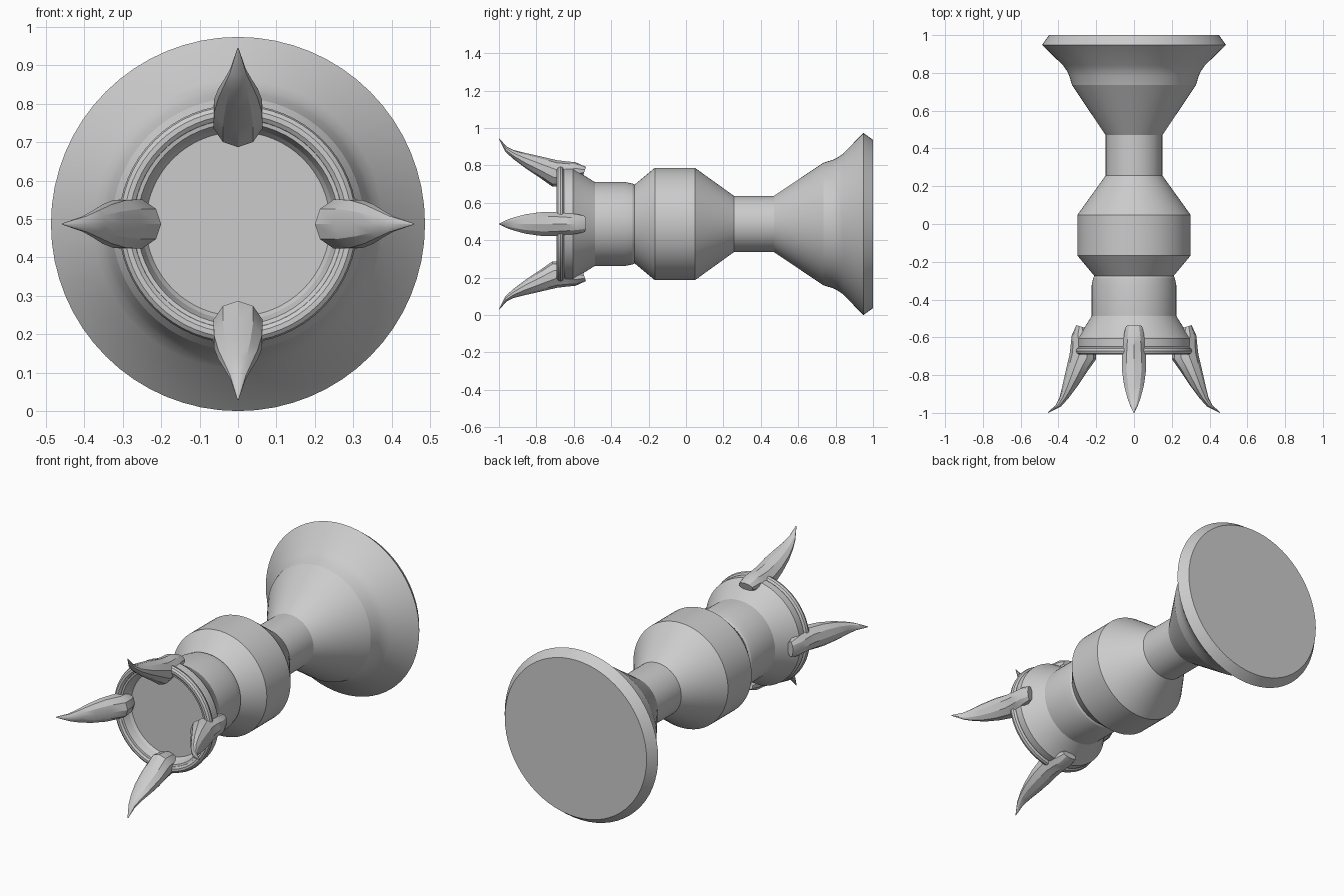
import bpy, bmesh, math
from mathutils import Vector

if "Cube" in bpy.data.objects:
    bpy.data.objects.remove(bpy.data.objects["Cube"])

AXIS_Z = 0.487
grey = bpy.data.materials.new("plain grey")
grey.diffuse_color = (0.6, 0.6, 0.6, 1)
grey.use_nodes = True
grey.node_tree.nodes["Principled BSDF"].inputs["Base Color"].default_value = grey.diffuse_color


def finish(name, bm, angle):
    bmesh.ops.recalc_face_normals(bm, faces=bm.faces)
    mesh = bpy.data.meshes.new(name)
    bm.to_mesh(mesh)
    bm.free()
    mesh.materials.append(grey)
    ob = bpy.data.objects.new(name, mesh)
    bpy.context.collection.objects.link(ob)
    bpy.ops.object.select_all(action='DESELECT')
    ob.select_set(True)
    bpy.context.view_layer.objects.active = ob
    bpy.ops.object.shade_smooth_by_angle(angle=math.radians(angle))
    return ob


def skin(bm, rings, cap_start=True, cap_end=True):
    n = len(rings[0])
    for a, b in zip(rings, rings[1:]):
        for i in range(n):
            j = (i + 1) % n
            bm.faces.new((a[i], a[j], b[j], b[i]))
    if cap_start:
        bm.faces.new(rings[0])
    if cap_end:
        bm.faces.new(rings[-1])


def lathe(name, profile, n=64, closed=False):
    """Spin (y, radius) points about the long axis."""
    bm = bmesh.new()
    rings = [[bm.verts.new((r * math.cos(2 * math.pi * i / n), y,
                            AXIS_Z + r * math.sin(2 * math.pi * i / n)))
              for i in range(n)] for y, r in profile]
    if closed:
        skin(bm, rings + [rings[0]], False, False)
    else:
        skin(bm, rings)
    return finish(name, bm, 15)


# Turned body: flared foot, neck, barrel, collar and shallow cup
lathe("turned_body", [
    (1.0, 0.45), (0.948, 0.487), (0.84, 0.376), (0.81, 0.355), (0.785, 0.343),
    (0.735, 0.328), (0.47, 0.15), (0.257, 0.15), (0.048, 0.30), (-0.167, 0.30),
    (-0.275, 0.21), (-0.285, 0.216), (-0.325, 0.224), (-0.487, 0.224),
    (-0.59, 0.288), (-0.605, 0.3), (-0.645, 0.3), (-0.66, 0.29), (-0.685, 0.285),
    (-0.68, 0.262), (-0.64, 0.25), (-0.625, 0.24)])

# Rounded rim around the cup
lathe("cup_rim", [(-0.672 + 0.021 * math.sin(t * math.pi / 5),
                   0.29 + 0.021 * math.cos(t * math.pi / 5))
                  for t in range(10)], closed=True)

# Claws: cross-sections given as outer (y, r), inner (y, r), half width
SECTIONS = [
    ((-0.535, 0.305), (-0.55, 0.26), 0.045),
    ((-0.59, 0.33), (-0.585, 0.235), 0.056),
    ((-0.64, 0.335), (-0.655, 0.205), 0.062),
    ((-0.69, 0.341), (-0.715, 0.2), 0.067),
    ((-0.78, 0.362), (-0.785, 0.25), 0.066),
    ((-0.86, 0.38), (-0.86, 0.3), 0.054),
    ((-0.92, 0.395), (-0.92, 0.345), 0.037),
    ((-0.96, 0.415), (-0.965, 0.385), 0.021),
    ((-0.998, 0.458), (-1.0, 0.455), 0.002),
]


def claw(name, angle, n=10):
    bm = bmesh.new()
    radial = Vector((math.cos(angle), 0, math.sin(angle)))
    side = Vector((-math.sin(angle), 0, math.cos(angle)))
    rings = []
    for (y0, r0), (y1, r1), hw in SECTIONS:
        ring = []
        for i in range(n):
            t = 2 * math.pi * i / n
            k = (1 + math.cos(t)) / 2
            y, r = y1 + (y0 - y1) * k, r1 + (r0 - r1) * k
            ring.append(bm.verts.new(Vector((0, y, AXIS_Z)) + radial * r
                                     + side * hw * math.sin(t)))
        rings.append(ring)
    skin(bm, rings)
    return finish(name, bm, 25)


for i, label in enumerate(("right", "top", "left", "bottom")):
    claw(label + "_claw", i * math.pi / 2)
